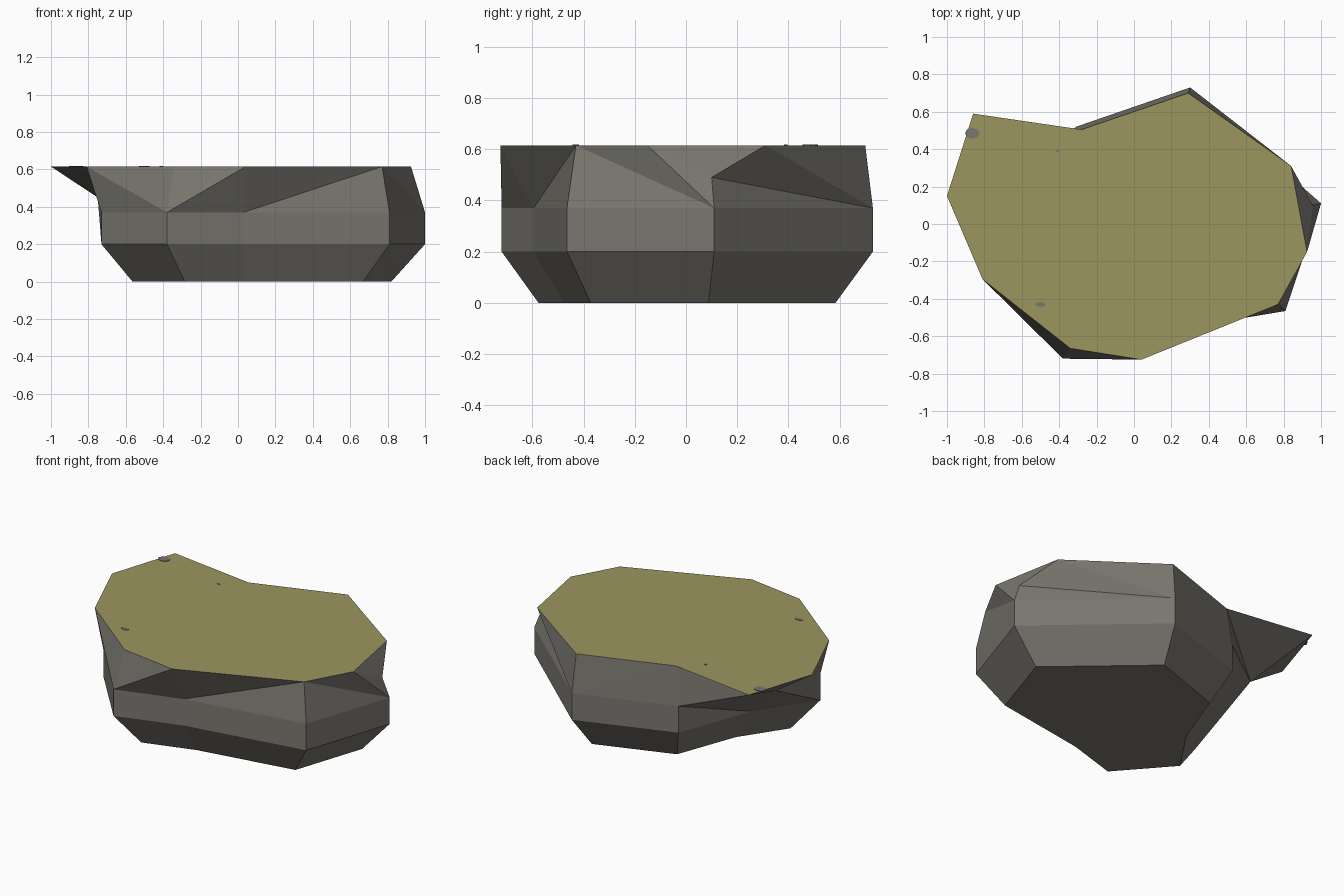
import bpy, bmesh, math

if "Cube" in bpy.data.objects:
    bpy.data.objects.remove(bpy.data.objects["Cube"])

TOP = 0.615


def material(name, rgb):
    m = bpy.data.materials.new(name)
    m.diffuse_color = (*rgb, 1)
    m.use_nodes = True
    m.node_tree.nodes["Principled BSDF"].inputs["Base Color"].default_value = m.diffuse_color
    return m


rock_mat = material("grey_stone", (0.195, 0.184, 0.162))
moss_mat = material("olive_moss", (0.33, 0.303, 0.113))

# Waist outline (index 6 is the raised hollow under the overhang)
waist = [(-.38, -.72), (.03, -.595), (.81, -.465), (1, .11),
         (.30, .73), (-.31, .52), (-.49, .035), (-.73, -.32)]
# Mossy top outline
rim = [(-.34, -.665), (.04, -.725), (.77, -.43), (.925, -.15), (.84, .31),
       (.29, .70), (-.28, .505), (-.86, .59), (-1, .15), (-.81, -.295)]

bm = bmesh.new()
base = [bm.verts.new((.8 * x + .02, .8 * y, 0)) for x, y in waist]
low = [bm.verts.new((x, y, .2)) for x, y in waist]
mid = [bm.verts.new((x, y, .37)) for x, y in waist]
mid[6].co = (-.75, .16, .45)
top = [bm.verts.new((x, y, TOP)) for x, y in rim]
notch = bm.verts.new((.955, .10, .49))   # kink in the right-hand ridge


def triangle(*vs):
    """Add a triangle, split in two where it borders the notched ridge."""
    ends = (mid[3], top[4])
    if all(e in vs for e in ends):
        for e in ends:
            bm.faces.new([notch if v == e else v for v in vs])
    else:
        bm.faces.new(vs)


# Underside and chamfered foot, then the waist band
bm.faces.new(base[::-1])
n = len(waist)
for i in range(n):
    j = (i + 1) % n
    bm.faces.new((base[i], base[j], low[j], low[i]))
    triangle(low[i], low[j], mid[i])
    triangle(low[j], mid[j], mid[i])

# Upper band: zip waist to rim, T steps along the rim, M along the waist
t = m = 0
for step in "TMTMMTTMTTMMTTTMMT":
    a, b = top[t % 10], mid[m % 8]
    if step == "T":
        t += 1
        triangle(a, b, top[t % 10])
    else:
        m += 1
        triangle(a, b, mid[m % 8])

# Moss cap
cap = bm.faces.new(top)
cap.material_index = 1
bmesh.ops.recalc_face_normals(bm, faces=bm.faces[:])

me = bpy.data.meshes.new("rock")
bm.to_mesh(me)
bm.free()
me.materials.append(rock_mat)
me.materials.append(moss_mat)
rock = bpy.data.objects.new("rock", me)
bpy.context.collection.objects.link(rock)

# Bare stone patches showing through the moss
for i, (x, y, rx, ry) in enumerate([(-.865, .485, .038, .03),
                                    (-.50, -.43, .028, .013),
                                    (-.41, .39, .01, .007)]):
    bpy.ops.mesh.primitive_cylinder_add(vertices=8, radius=1, depth=1,
                                        location=(x, y, TOP))
    patch = bpy.context.object
    patch.name = f"bare_patch_{i + 1}"
    patch.scale = (rx, ry, .006)
    patch.data.materials.append(rock_mat)
